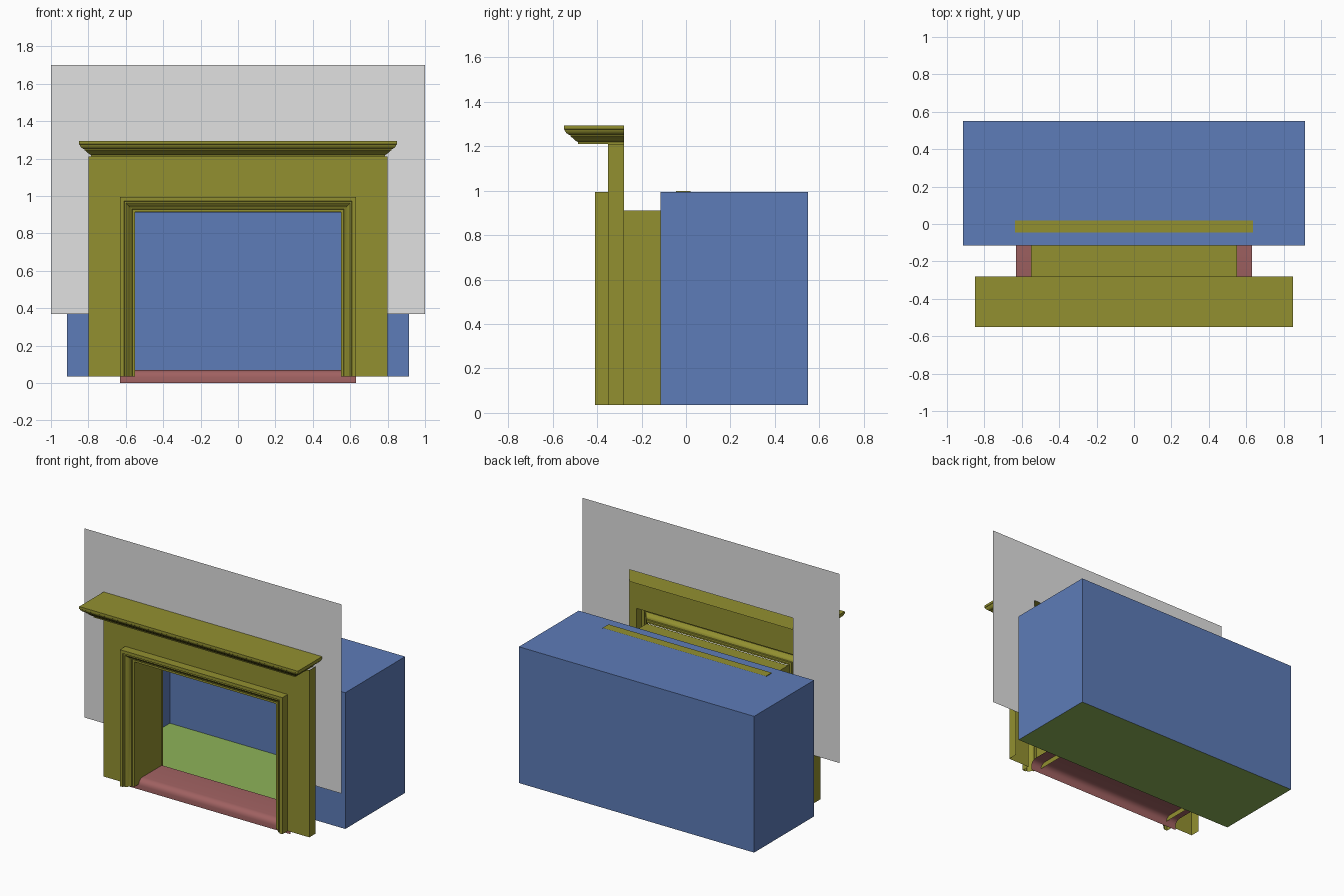
import bpy

cube = bpy.data.objects.get("Cube")
if cube:
    bpy.data.objects.remove(cube, do_unlink=True)


def material(name, rgb):
    m = bpy.data.materials.new(name)
    m.use_nodes = True
    m.diffuse_color = (*rgb, 1)
    m.node_tree.nodes["Principled BSDF"].inputs["Base Color"].default_value = (*rgb, 1)
    return m


OLIVE = material("olive wood", (0.29, 0.28, 0.03))
BLUE = material("firebox blue", (0.11, 0.2, 0.48))
RED = material("hearth red", (0.35, 0.12, 0.12))
GREEN = material("floor green", (0.27, 0.45, 0.1))
GREY = material("wall grey", (0.75, 0.75, 0.75))


def build(name, verts, faces, mat, smooth=False):
    mesh = bpy.data.meshes.new(name)
    mesh.from_pydata(verts, [], faces)
    mesh.materials.append(mat)
    obj = bpy.data.objects.new(name, mesh)
    bpy.context.collection.objects.link(obj)
    if smooth:
        bpy.ops.object.select_all(action="DESELECT")
        obj.select_set(True)
        bpy.context.view_layer.objects.active = obj
        bpy.ops.object.shade_smooth_by_angle(angle=0.6)
    return obj


def loft(name, rows, mat, smooth=False):
    """Skin a sheet through rows of equally many points."""
    n = len(rows[0])
    verts = [p for row in rows for p in row]
    faces = [(r * n + i, r * n + i + 1, (r + 1) * n + i + 1, (r + 1) * n + i)
             for r in range(len(rows) - 1) for i in range(n - 1)]
    return build(name, verts, faces, mat, smooth)


def arch(half, top, base, y):
    """Points up one leg, across the head and down the other leg."""
    return [(-half, y, base), (-half, y, top), (half, y, top), (half, y, base)]


def arch_panel(name, outer, inner, base, y, mat):
    """Flat inverted U between two (half width, top) arches."""
    return loft(name, [arch(*outer, base, y), arch(*inner, base, y)], mat)


BASE = 0.035
WALL_Y, FACE_Y, BOX_Y, BACK_Y = -0.28, -0.35, -0.115, 0.55
OUTER, INNER = (0.632, 0.995), (0.55, 0.91)
REVEAL_Y = -0.06

# Room wall with a gap behind the surround
arch_panel("wall", (1, 1.7), (0.636, 1.293), 0.37, WALL_Y, GREY)

# Surround: front panel with returns to the wall, open at the back
arch_panel("surround_front", (0.8, 1.21), OUTER, BASE, FACE_Y, OLIVE)
for side, label in ((-1, "right"), (1, "left")):
    x = 0.8 * side
    loft(label + "_return", [[(x, FACE_Y, BASE), (x, FACE_Y, 1.21)],
                             [(x, WALL_Y, BASE), (x, WALL_Y, 1.21)]], OLIVE)

# Moulded trim swept round the opening: (inset, y)
trim = [(0, FACE_Y), (0, -0.41), (0.022, -0.41), (0.025, -0.4), (0.033, -0.402),
        (0.042, -0.396), (0.05, -0.385), (0.058, -0.376), (0.066, -0.373),
        (0.068, -0.365), (0.082, -0.365), (0.082, FACE_Y)]
loft("opening_trim", [arch(OUTER[0] - d, OUTER[1] - d, BASE, y) for d, y in trim],
     OLIVE, True)

# Flat lining running from the trim into the firebox
loft("opening_lining", [arch(*INNER, BASE, y) for y in (FACE_Y, REVEAL_Y)], OLIVE)

# Inner trim, whose head shows as a thin strip on the firebox top
inner_rows = [arch(0.635, 0.998, BASE, 0.02), arch(0.635, 0.998, BASE, -0.045),
              arch(*INNER, BASE, -0.045)]
loft("inner_trim", inner_rows, OLIVE)

# Mantel shelf moulding, mitred at both ends: (overhang, z)
shelf = [(0, 1.21), (0, 1.219), (0.007, 1.221), (0.016, 1.228), (0.027, 1.239),
         (0.034, 1.243), (0.036, 1.25), (0.043, 1.252), (0.053, 1.259),
         (0.06, 1.268), (0.062, 1.275), (0.065, 1.277), (0.065, 1.293)]


def shelf_row(d, z):
    x, y = 0.785 + d, -0.485 - d
    return [(-x, WALL_Y, z), (-x, y, z), (x, y, z), (x, WALL_Y, z)]


loft("mantel_moulding", [shelf_row(*p) for p in shelf], OLIVE, True)
for label, point in (("mantel_top", shelf[-1]), ("mantel_underside", shelf[0])):
    build(label, shelf_row(*point), [(0, 1, 2, 3)], OLIVE)

# Firebox: sides, back and top, with an opening in the front panel
W, H = 0.915, 0.993
loft("firebox_shell", [[(-W, BOX_Y, z), (-W, BACK_Y, z), (W, BACK_Y, z), (W, BOX_Y, z)]
                       for z in (BASE, H)], BLUE)
build("firebox_top", [(-W, BOX_Y, H), (W, BOX_Y, H), (W, BACK_Y, H), (-W, BACK_Y, H)],
      [(0, 1, 2, 3)], BLUE)
arch_panel("firebox_front", (W, H), INNER, BASE, BOX_Y, BLUE)
build("firebox_floor", [(-W, BOX_Y, BASE), (W, BOX_Y, BASE),
                        (W, BACK_Y, BASE), (-W, BACK_Y, BASE)], [(0, 1, 2, 3)], GREEN)

# Hearth slab: open-ended sheet with a rounded nose
hearth = [(REVEAL_Y, BASE), (REVEAL_Y, 0.07), (-0.275, 0.07), (-0.292, 0.067),
          (-0.307, 0.058), (-0.316, 0.045), (-0.319, 0.03), (-0.319, 0)]
loft("hearth", [[(-0.632, y, z), (0.632, y, z)] for y, z in hearth], RED, True)
